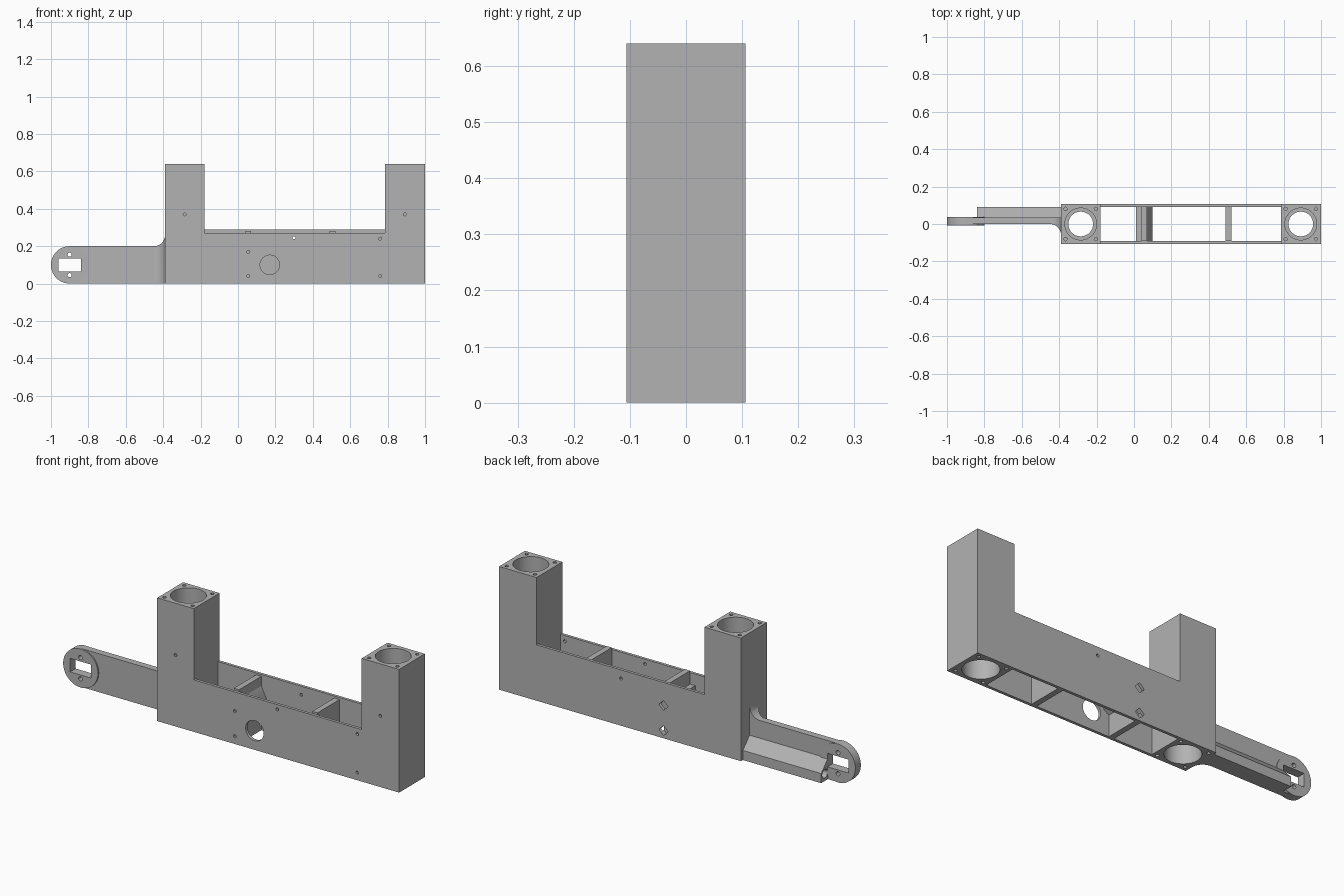
import bpy
import bmesh
import math
from mathutils import Matrix, Vector

if "Cube" in bpy.data.objects:
    bpy.data.objects.remove(bpy.data.objects["Cube"], do_unlink=True)

grey = bpy.data.materials.new("plain grey")
grey.use_nodes = True
grey.diffuse_color = (0.45, 0.45, 0.45, 1)
grey.node_tree.nodes["Principled BSDF"].inputs["Base Color"].default_value = grey.diffuse_color


def add(name, bm):
    bmesh.ops.recalc_face_normals(bm, faces=bm.faces)
    mesh = bpy.data.meshes.new(name)
    bm.to_mesh(mesh)
    bm.free()
    mesh.materials.append(grey)
    obj = bpy.data.objects.new(name, mesh)
    bpy.context.collection.objects.link(obj)
    return obj


def prism(name, points, axis, low, high):
    """Extrude a 2D outline along y or z or x."""
    place = {"x": lambda a, b: (low, a, b), "y": lambda a, b: (a, low, b),
             "z": lambda a, b: (a, b, low)}[axis]
    bm = bmesh.new()
    face = bm.faces.new([bm.verts.new(place(a, b)) for a, b in points])
    new = bmesh.ops.extrude_face_region(bm, geom=[face])["geom"]
    shift = Vector([high - low if c == axis else 0 for c in "xyz"])
    bmesh.ops.translate(bm, vec=shift, verts=[v for v in new if isinstance(v, bmesh.types.BMVert)])
    return add(name, bm)


def box(name, x0, x1, y0, y1, z0, z1):
    return prism(name, [(x0, y0), (x1, y0), (x1, y1), (x0, y1)], "z", z0, z1)


def arc(cx, cy, r, start, end, n=12):
    angles = [math.radians(start + (end - start) * i / n) for i in range(n + 1)]
    return [(cx + r * math.cos(t), cy + r * math.sin(t)) for t in angles]


def rod(axis, a, b, r, low, high, n=32):
    return prism("cutter", arc(a, b, r, 0, 360 - 360 / n, n - 1), axis, low, high)


def combine(obj, others, operation):
    for other in others:
        mod = obj.modifiers.new("cut", "BOOLEAN")
        mod.operation = operation
        mod.solver = "EXACT"
        mod.object = other
        other.hide_render = True
    graph = bpy.context.evaluated_depsgraph_get()
    mesh = bpy.data.meshes.new_from_object(obj.evaluated_get(graph))
    obj.modifiers.clear()
    obj.data = mesh
    for other in others:
        bpy.data.objects.remove(other, do_unlink=True)


# Sizes
LEFT, RIGHT, HALF, INNER = -0.39, 1.0, 0.106, 0.091
TOWER_A, TOWER_B, TOP, RIM = -0.18, 0.785, 0.64, 0.29

# Body: U-shaped block with two towers
body = prism("body", [(LEFT, 0), (RIGHT, 0), (RIGHT, TOP), (TOWER_B, TOP), (TOWER_B, RIM),
                      (TOWER_A, RIM), (TOWER_A, TOP), (LEFT, TOP)], "y", -HALF, HALF)

# Open cells between the ribs, lowered front rim and rib tops
cuts = [box("cutter", x0, x1, -INNER, INNER, -0.1, 0.5)
        for x0, x1 in ((TOWER_A, 0.04), (0.07, 0.49), (0.52, TOWER_B))]
cuts.append(box("cutter", TOWER_A, TOWER_B, -0.2, -INNER, 0.27, 0.5))
cuts.append(box("cutter", TOWER_A, TOWER_B, -INNER - 0.01, INNER, 0.28, 0.5))

# Tower bores with an inner collar, and corner screw holes at both ends
for cx in (-0.285, 0.892):
    cuts.append(rod("z", cx, 0, 0.066, -0.1, 0.8, 48))
    cuts.append(rod("z", cx, 0, 0.085, 0.3, 0.8, 48))
    cuts.append(rod("z", cx, 0, 0.085, -0.1, 0.27, 48))
    for sx in (-1, 1):
        for sy in (-1, 1):
            for z0, z1 in ((-0.1, 0.08), (0.56, 0.8)):
                cuts.append(rod("z", cx + sx * 0.081, sy * 0.081, 0.009, z0, z1, 12))
    cuts.append(rod("y", cx, 0.37, 0.008, -0.2, -0.05, 12))

# Front cable hole and small screw holes
cuts.append(rod("y", 0.17, 0.1, 0.052, -0.2, -0.05, 48))
cuts.append(rod("y", 0.3, 0.245, 0.008, -0.2, 0.2, 12))
for x, z in ((0.055, 0.17), (0.055, 0.04), (0.76, 0.24), (0.76, 0.04)):
    cuts.append(rod("y", x, z, 0.008, -0.2, -0.07, 12))

# Nut pockets in the back wall
for z in (0.04, 0.17):
    cuts.append(rod("y", 0.055, z, 0.026, 0.08, 0.2, 4))
combine(body, cuts, "DIFFERENCE")

# Screw boss across the first rib, sloped on one side
boss = prism("rib_boss", [(0.01, 0.13), (0.04, 0.11), (0.07, 0.11), (0.10, 0.13),
                          (0.10, 0.17), (0.07, 0.23), (0.04, 0.21), (0.01, 0.21)],
             "y", -INNER, INNER)

# Side arm: height outline crossed with a plan outline, both flared into the body
R = 0.06
side = [(LEFT, 0), (-0.9, 0), (-0.9, 0.2)] + arc(LEFT - R, 0.2 + R, R, -90, 0)
plan = [(LEFT, 0.035), (-0.9, 0.035), (-0.9, 0)] + arc(LEFT - R, -R, R, 90, 0)
arm = prism("side_arm", side, "y", -0.1, 0.1)
combine(arm, [prism("cutter", plan, "z", -0.1, 0.4)], "INTERSECT")

# Round end plate
end_plate = rod("y", -0.9, 0.1, 0.1, -0.007, 0.038, 64)
end_plate.name = "end_plate"


# Slot and two screw holes through arm and end plate
def mount_cuts():
    return [box("cutter", -0.96, -0.84, -0.2, 0.2, 0.065, 0.135)] + [
        rod("y", -0.9, z, 0.011, -0.2, 0.2, 16) for z in (0.045, 0.155)]


combine(arm, mount_cuts(), "DIFFERENCE")
combine(end_plate, mount_cuts(), "DIFFERENCE")

# Cable duct along the back of the arm
duct = prism("cable_duct", [(0.035, 0), (0.09, 0), (0.09, 0.05), (0.035, 0.108)],
             "x", -0.84, LEFT)
combine(duct, [rod("x", 0.06, 0.038, 0.022, -0.9, LEFT - 0.02, 24)], "DIFFERENCE")

# Smooth round walls, keep edges crisp
bpy.ops.object.select_all(action="DESELECT")
for obj in (body, boss, arm, end_plate, duct):
    obj.select_set(True)
    bpy.context.view_layer.objects.active = obj
bpy.ops.object.shade_smooth_by_angle(angle=math.radians(30))
